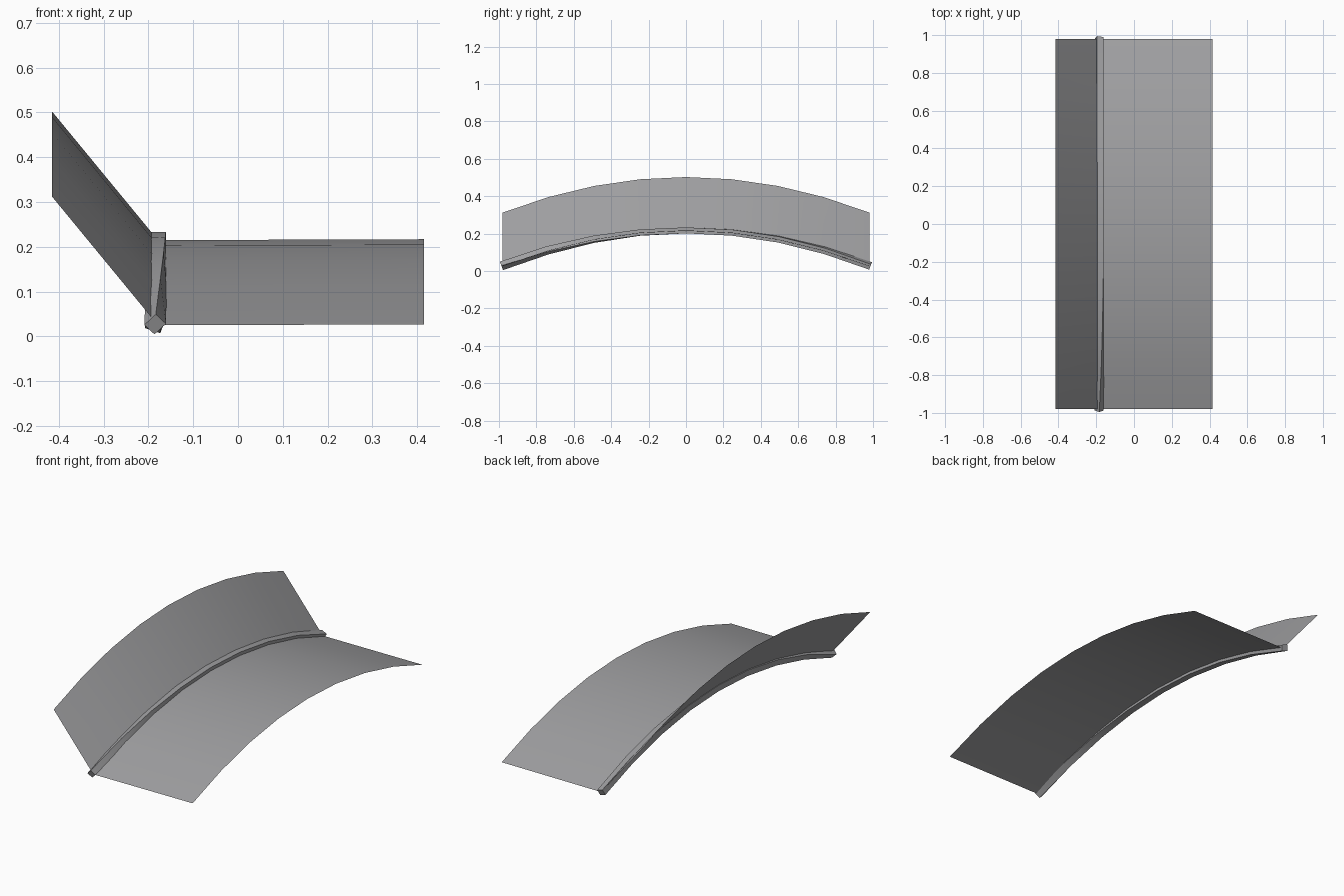
import bpy, math
from mathutils import Vector

if "Cube" in bpy.data.objects:
    bpy.data.objects.remove(bpy.data.objects["Cube"])

grey = bpy.data.materials.new("mid grey")
grey.diffuse_color = (0.35, 0.35, 0.36, 1)
grey.use_nodes = True
grey.node_tree.nodes["Principled BSDF"].inputs["Base Color"].default_value = grey.diffuse_color

SEG, HALF, DROP = 8, 0.98, 0.19
YS = [-HALF + 2 * HALF * i / SEG for i in range(SEG + 1)]


def sag(y):
    return -DROP * (y / HALF) ** 2


def make(name, verts, faces):
    me = bpy.data.meshes.new(name)
    me.from_pydata(verts, [], faces)
    me.materials.append(grey)
    ob = bpy.data.objects.new(name, me)
    bpy.context.collection.objects.link(ob)
    bpy.ops.object.select_all(action='DESELECT')
    ob.select_set(True)
    bpy.context.view_layer.objects.active = ob
    bpy.ops.object.shade_smooth_by_angle(angle=math.radians(30))
    return ob


def sheet(name, left, right):
    """Thin arched panel between two (x, crown z) edges."""
    verts = [(x, y, z + sag(y)) for y in YS for x, z in (left, right)]
    faces = [(2 * i, 2 * i + 1, 2 * i + 3, 2 * i + 2) for i in range(SEG)]
    return make(name, verts, faces)


# Arched panels
sheet("flat_panel", (-0.185, 0.215), (0.415, 0.217))
sheet("raised_panel", (-0.415, 0.502), (-0.187, 0.225))

# Square rail along the joint, twisting slightly toward the front end
verts, faces = [], []
for i, y in enumerate(YS):
    slope = -2 * DROP * y / HALF ** 2
    normal = Vector((0, -slope, 1)).normalized()
    t = i / SEG
    twist = math.radians(45) * max(0, 1 - 2 * t) ** 2 - math.radians(20) * max(0, 2 * t - 1) ** 2
    centre = Vector((-0.179 - 0.006 * (2 * t - 1) ** 2, y * 1.007, 0.217 + sag(y)))
    for a, b in ((-1, -1), (1, -1), (1, 1), (-1, 1)):
        u, v = a * 0.018, b * 0.016
        c, s = math.cos(twist), math.sin(twist)
        verts.append(centre + Vector((u * c - v * s, 0, 0)) + normal * (u * s + v * c))
for i in range(SEG):
    for k in range(4):
        a, b = 4 * i + k, 4 * i + (k + 1) % 4
        faces.append((a, b, b + 4, a + 4))
faces += [(3, 2, 1, 0), tuple(range(4 * SEG, 4 * SEG + 4))]
make("joint_rail", verts, faces)
